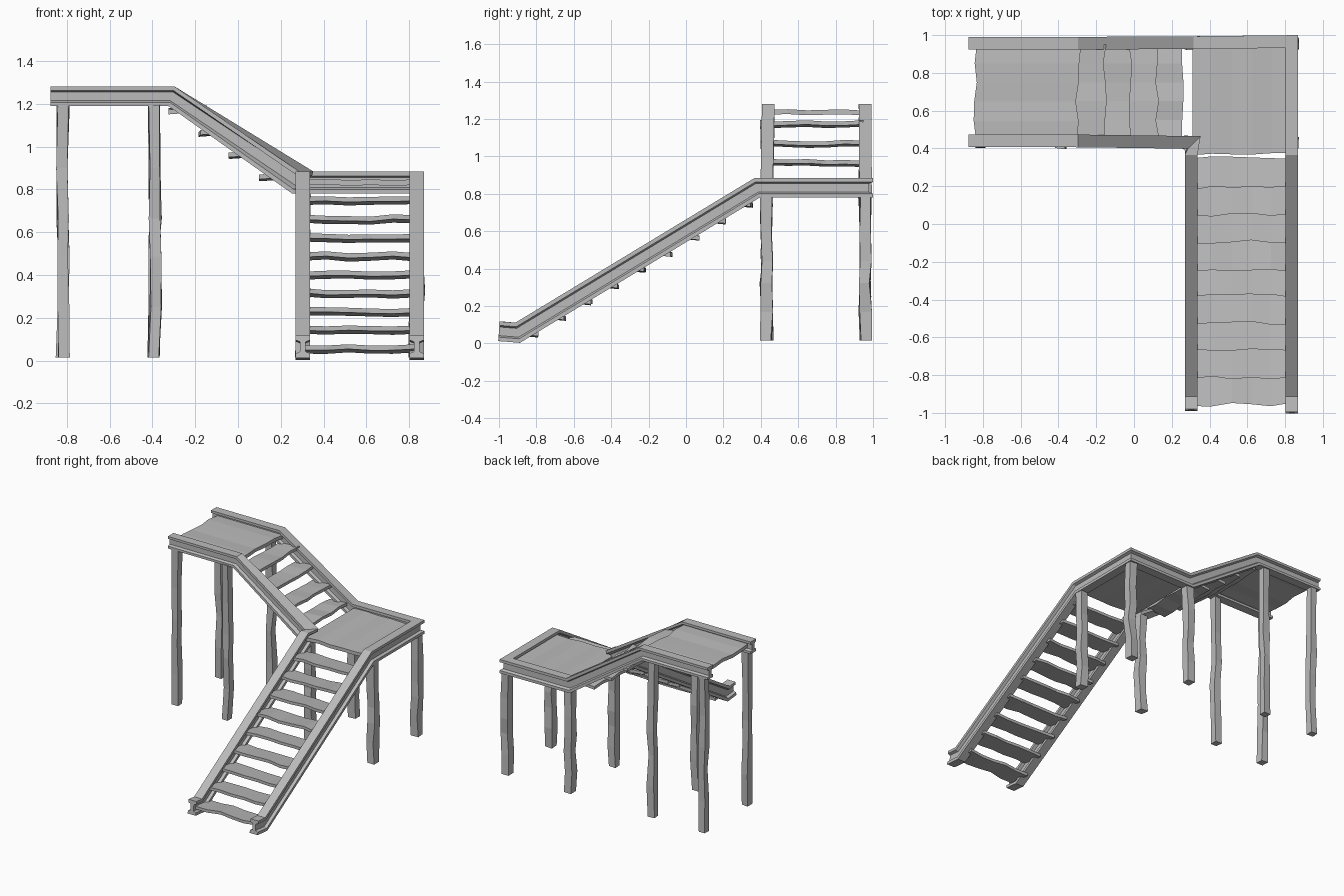
import bpy, bmesh, random
from mathutils import Vector

random.seed(4)
cube = bpy.data.objects.get("Cube")
if cube:
    bpy.data.objects.remove(cube, do_unlink=True)

grey = bpy.data.materials.new("plain grey")
grey.use_nodes = True
grey.diffuse_color = (0.5, 0.5, 0.5, 1)
grey.node_tree.nodes["Principled BSDF"].inputs["Base Color"].default_value = (0.5, 0.5, 0.5, 1)

UP = Vector((0, 0, 1))


def loft(name, rings):
    """Skin a list of equal-sized rings and cap both ends."""
    bm = bmesh.new()
    rows = [[bm.verts.new(p) for p in ring] for ring in rings]
    n = len(rows[0])
    for a, b in zip(rows, rows[1:]):
        for i in range(n):
            j = (i + 1) % n
            bm.faces.new((a[i], a[j], b[j], b[i]))
    bm.faces.new(rows[0])
    bm.faces.new(rows[-1])
    bmesh.ops.recalc_face_normals(bm, faces=bm.faces[:])
    mesh = bpy.data.meshes.new(name)
    bm.to_mesh(mesh)
    bm.free()
    mesh.materials.append(grey)
    obj = bpy.data.objects.new(name, mesh)
    bpy.context.collection.objects.link(obj)
    return obj


def wob(amount):
    return random.uniform(-amount, amount)


def miter(a, b):
    m = (a + b).normalized()
    return m / m.dot(a)


# I-beam cross-section, unit width and height
half = [(0.5, 0.5), (0.5, 0.3), (0.2, 0.22), (0.2, -0.22), (0.5, -0.3), (0.5, -0.5)]
I_BEAM = half + [(-u, v) for u, v in reversed(half)]


def beam(name, path):
    """Sweep the I-beam along (x, y, z, height) points with mitred corners."""
    pts = [Vector(p[:3]) for p in path]
    sides, ups = [], []
    for a, b in zip(pts, pts[1:]):
        d = (b - a).normalized()
        side = d.cross(UP).normalized()
        sides.append(side)
        ups.append(side.cross(d))
    rings = []
    for i, p in enumerate(pts):
        lo, hi = max(i - 1, 0), min(i, len(sides) - 1)
        s, u = miter(sides[lo], sides[hi]), miter(ups[lo], ups[hi])
        h = path[i][3]
        rings.append([p + s * (c * 0.067) + u * (e * h) for c, e in I_BEAM])
    return loft(name, rings)


def plank(name, a, b, run, thick=0.022, wave=0.012, segs=5):
    """Worn board: front edge from a to b, extended by run to the back edge."""
    a, b, run = Vector(a), Vector(b), Vector(run)
    d = run.normalized()
    rings = []
    for i in range(segs + 1):
        p = a.lerp(b, i / segs) + UP * wob(0.005)
        f, k = p + d * wob(wave), p + run + d * wob(wave * 0.6)
        t = UP * (thick / 2)
        rings.append([f - t, f + t, k + t, k - t])
    return loft(name, rings)


def post(name, x, y, top, size):
    """Rough-hewn square post."""
    rings = []
    for f in (0, 0.2, 0.4, 0.55, 0.75, 1):
        c = Vector((x + wob(0.006), y + wob(0.006), 0.015 + (top - 0.015) * f))
        r = size / 2
        rings.append([c + Vector((sx * r + wob(0.004), sy * r + wob(0.004), 0))
                      for sx, sy in ((-1, -1), (1, -1), (1, 1), (-1, 1))])
    return loft(name, rings)


# Side beams following both flights
LOW, MID, HIGH = 0.057, 0.832, 1.235
beam("outer_beam", [
    (0.835, -1.0, LOW + 0.008, 0.105), (0.835, -0.9, LOW, 0.105),
    (0.835, 0.38, MID, 0.104), (0.835, 0.966, MID, 0.104),
    (0.3, 0.96, MID, 0.104), (-0.31, 0.957, HIGH, 0.092), (-0.875, 0.957, HIGH, 0.092)])
beam("inner_beam", [
    (0.303, -0.985, LOW + 0.008, 0.105), (0.303, -0.9, LOW, 0.105),
    (0.303, 0.38, MID, 0.104), (0.303, 0.432, MID, 0.104),
    (-0.31, 0.44, HIGH, 0.092), (-0.875, 0.44, HIGH, 0.092)])

# Lower flight treads, dipping slightly toward the back
for i in range(9):
    y, z = -0.955 + 0.143 * i, 0.062 + 0.0865 * i
    plank(f"lower_tread_{i + 1}", (0.31, y, z), (0.828, y, z), (0, 0.163, -0.016))

# Upper flight treads
for i in range(4):
    x, z = 0.265 - 0.14 * i, 0.866 + 0.104 * i
    plank(f"upper_tread_{i + 1}", (x, 0.45, z), (x, 0.95, z), (-0.165, 0, -0.012))

# Landings
plank("lower_landing", (0.31, 0.368, MID), (0.832, 0.368, MID), (0, 0.59, 0), 0.026, 0.01)
plank("upper_landing", (-0.295, 0.445, HIGH), (-0.295, 0.952, HIGH), (-0.545, 0, 0), 0.026, 0.018)

# Support posts
for side, y in (("front", 0.43), ("back", 0.957)):
    for label, x, top, size in (("lower_left", 0.835, 0.785, 0.06), ("lower_right", 0.303, 0.785, 0.06),
                                ("upper_inner", -0.39, 1.195, 0.052), ("upper_outer", -0.818, 1.195, 0.052)):
        post(f"{side}_{label}_post", x, y, top, size)
